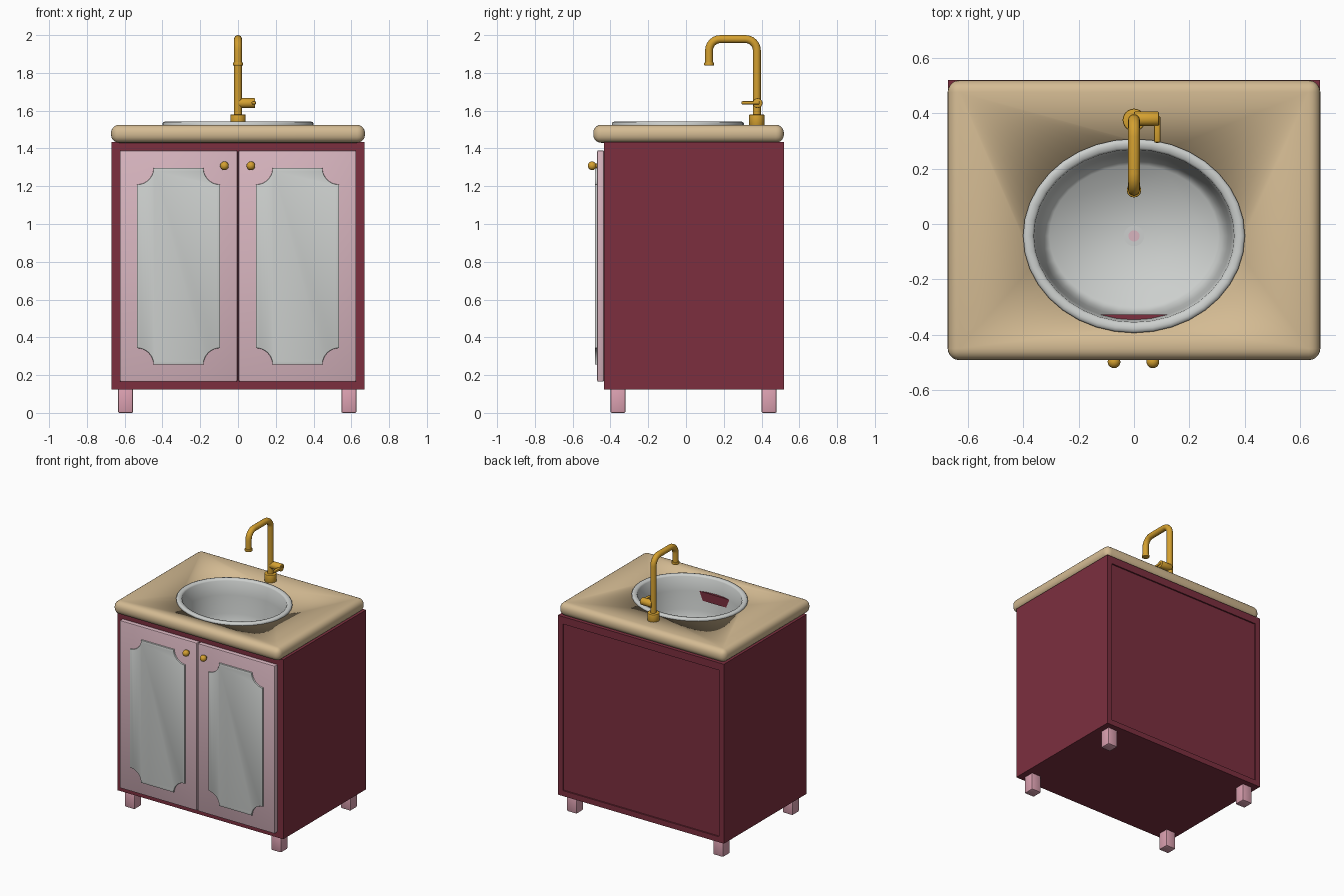
import bpy, bmesh, math
from mathutils import Matrix, Vector

if "Cube" in bpy.data.objects:
    bpy.data.objects.remove(bpy.data.objects["Cube"])


def mat(name, r, g, b):
    m = bpy.data.materials.new(name)
    m.diffuse_color = [(c / 255 / 12.92 if c < 11 else ((c / 255 + 0.055) / 1.055) ** 2.4) for c in (r, g, b)] + [1]
    m.use_nodes = True
    m.node_tree.nodes["Principled BSDF"].inputs["Base Color"].default_value = m.diffuse_color
    return m


RED = mat("burgundy", 124, 47, 63)
PINK = mat("pale_pink", 216, 181, 191)
ROSE = mat("rose_pink", 219, 160, 176)
GREY = mat("light_grey", 204, 207, 205)
TAN = mat("beige", 212, 187, 147)
GOLD = mat("gold", 212, 160, 48)


def finish(name, bm, m, angle=35, recalc=True):
    if recalc:
        bmesh.ops.recalc_face_normals(bm, faces=bm.faces)
    for f in bm.faces:
        f.smooth = True
    for e in bm.edges:
        e.smooth = e.calc_face_angle(0) < math.radians(angle)
    me = bpy.data.meshes.new(name)
    bm.to_mesh(me)
    bm.free()
    me.materials.append(m)
    ob = bpy.data.objects.new(name, me)
    bpy.context.collection.objects.link(ob)
    return ob


def box(name, x0, x1, y0, y1, z0, z1, m, bevel=0, seg=2):
    bm = bmesh.new()
    bmesh.ops.create_cube(bm, size=1)
    for v in bm.verts:
        v.co = Vector(((x0, x1)[v.co.x > 0], (y0, y1)[v.co.y > 0], (z0, z1)[v.co.z > 0]))
    if bevel:
        bmesh.ops.bevel(bm, geom=bm.edges[:], offset=bevel, segments=seg, profile=0.5, affect='EDGES')
    return finish(name, bm, m)


def cyl(name, a, b, r, m, bevel=0, seg=24, sy=1):
    a, b = Vector(a), Vector(b)
    bm = bmesh.new()
    bmesh.ops.create_cone(bm, cap_ends=True, segments=seg, radius1=r, radius2=r, depth=(b - a).length)
    if bevel:
        rims = [e for e in bm.edges if any(len(f.verts) > 4 for f in e.link_faces)]
        bmesh.ops.bevel(bm, geom=rims, offset=bevel, segments=2, profile=0.5, affect='EDGES')
    rot = (b - a).to_track_quat('Z', 'Y').to_matrix().to_4x4()
    bm.transform(Matrix.Translation((a + b) / 2) @ rot @ Matrix.Diagonal((1, sy, 1, 1)))
    return finish(name, bm, m)


# Cabinet carcass: sides, bottom, front with deep top rail, framed back
B, T = 0.125, 1.434
for s, side in ((-1, "left"), (1, "right")):
    xa, xb = sorted((s * 0.63, s * 0.67))
    box("cabinet_side_" + side, xa, xb, -0.435, 0.52, B, T, RED)
box("cabinet_bottom", -0.63, 0.63, -0.435, 0.52, B, 0.165, RED)
box("cabinet_front", -0.63, 0.63, -0.435, -0.39, 0.165, 1.37, RED)
box("cabinet_front_rail", -0.63, 0.63, -0.435, -0.327, 1.37, T, RED)
box("cabinet_back_rail", -0.63, 0.63, 0.45, 0.52, 1.38, T, RED)
box("cabinet_back_panel", -0.63, 0.63, 0.48, 0.51, 0.165, 1.38, RED)

# Legs
for x in (-0.595, 0.587):
    for y in (-0.36, 0.44):
        box("leg", x - 0.04, x + 0.04, y - 0.04, y + 0.04, 0, 0.13, ROSE, 0.008)


# Raised door panel with scooped corners
def door_panel(name, x0, x1, z0, z1, r=0.088):
    pts = []
    for cx, cz, start in ((x0, z0, 90), (x1, z0, 180), (x1, z1, 270), (x0, z1, 0)):
        for i in range(9):
            a = math.radians(start - i * 90 / 8)
            pts.append((cx + r * math.cos(a), cz + r * math.sin(a)))
    bm = bmesh.new()
    base = [bm.verts.new((x, -0.46, z)) for x, z in pts]
    face = bm.faces.new(base)
    ext = bmesh.ops.extrude_face_region(bm, geom=[face])
    top = [g for g in ext["geom"] if isinstance(g, bmesh.types.BMVert)]
    bmesh.ops.translate(bm, verts=top, vec=(0, -0.022, 0))
    tops = set(top)
    rim = [e for e in bm.edges if e.verts[0] in tops and e.verts[1] in tops]
    bmesh.ops.bevel(bm, geom=rim, offset=0.005, segments=2, profile=0.5, affect='EDGES')
    return finish(name, bm, GREY)


# Doors, panels and knobs
for s, side in ((-1, "left"), (1, "right")):
    xa, xb = sorted((s * 0.003, s * 0.626))
    box("door_" + side, xa, xb, -0.471, -0.434, 0.165, 1.39, PINK, 0.008)
    xa, xb = sorted((s * 0.095, s * 0.535))
    door_panel("door_panel_" + side, xa, xb, 0.255, 1.297)
    kx = s * 0.07 - 0.002
    cyl("knob_stem_" + side, (kx, -0.465, 1.308), (kx, -0.49, 1.308), 0.011, GOLD, seg=16)
    bm = bmesh.new()
    bmesh.ops.create_uvsphere(bm, u_segments=20, v_segments=12, radius=0.023)
    bm.transform(Matrix.Translation((kx, -0.497, 1.308)))
    finish("knob_" + side, bm, GOLD)

# Countertop with an oval opening
CY = -0.043
top = box("countertop", -0.672, 0.672, -0.491, 0.518, 1.43, 1.525, TAN, 0.042, 5)
cutter = cyl("sink_cutter", (0, CY, 1.3), (0, CY, 1.7), 0.378, TAN, seg=40, sy=0.328 / 0.378)
cutter.hide_render = True
cutter.hide_viewport = True
mod = top.modifiers.new("sink_opening", 'BOOLEAN')
mod.operation, mod.solver, mod.object = 'DIFFERENCE', 'EXACT', cutter

# Oval sink: rim, wall and floor
profile = [(0.4, 1.522), (0.4, 1.533), (0.395, 1.54), (0.385, 1.542), (0.368, 1.54), (0.361, 1.53),
           (0.352, 1.43), (0.34, 1.3), (0.328, 1.235), (0.305, 1.2)]
N = 36
bm = bmesh.new()
rings = []
for rx, z in profile:
    rings.append([bm.verts.new((rx * math.cos(2 * math.pi * i / N),
                                CY + (rx - 0.05) * math.sin(2 * math.pi * i / N), z)) for i in range(N)])
for o, n in zip(rings, rings[1:]):
    for i in range(N):
        j = (i + 1) % N
        bm.faces.new((o[i], o[j], n[j], n[i]))
bm.faces.new(rings[-1])
finish("sink_bowl", bm, GREY, recalc=False)
cyl("drain_ring", (0, CY, 1.198), (0, CY, 1.205), 0.037, GREY)
cyl("drain_plug", (0, CY, 1.198), (0, CY, 1.208), 0.02, PINK)

# Faucet: base, bent spout, nozzle ring, handle and lever
FY, TY, ZT, R = 0.375, 0.122, 1.979, 0.06
cyl("faucet_base", (0, FY, 1.52), (0, FY, 1.58), 0.041, GOLD, 0.006)
path = [(FY, 1.56)]
path += [(FY - R + R * math.cos(math.radians(a)), ZT - R + R * math.sin(math.radians(a))) for a in range(0, 91, 15)]
path += [(TY + R - R * math.sin(math.radians(a)), ZT - R + R * math.cos(math.radians(a))) for a in range(0, 91, 15)]
path.append((TY, 1.845))
bm = bmesh.new()
prev = None
for k, (y, z) in enumerate(path):
    (ya, za), (yb, zb) = path[max(k - 1, 0)], path[min(k + 1, len(path) - 1)]
    t = Vector((0, yb - ya, zb - za)).normalized()
    u = Vector((1, 0, 0))
    w = t.cross(u)
    ring = [bm.verts.new(Vector((0, y, z)) + 0.021 * (u * math.cos(2 * math.pi * i / 16)
            + w * math.sin(2 * math.pi * i / 16))) for i in range(16)]
    if prev:
        for i in range(16):
            bm.faces.new((prev[i], prev[(i + 1) % 16], ring[(i + 1) % 16], ring[i]))
    else:
        bm.faces.new(ring)
    prev = ring
bm.faces.new(prev)
finish("faucet_spout", bm, GOLD)
cyl("faucet_nozzle", (0, TY, 1.838), (0, TY, 1.856), 0.026, GOLD, 0.004)
cyl("faucet_handle", (0, FY + 0.004, 1.64), (0.09, FY + 0.004, 1.64), 0.026, GOLD, 0.004)
box("faucet_lever", 0.072, 0.096, 0.293, 0.39, 1.632, 1.65, GOLD, 0.007)
